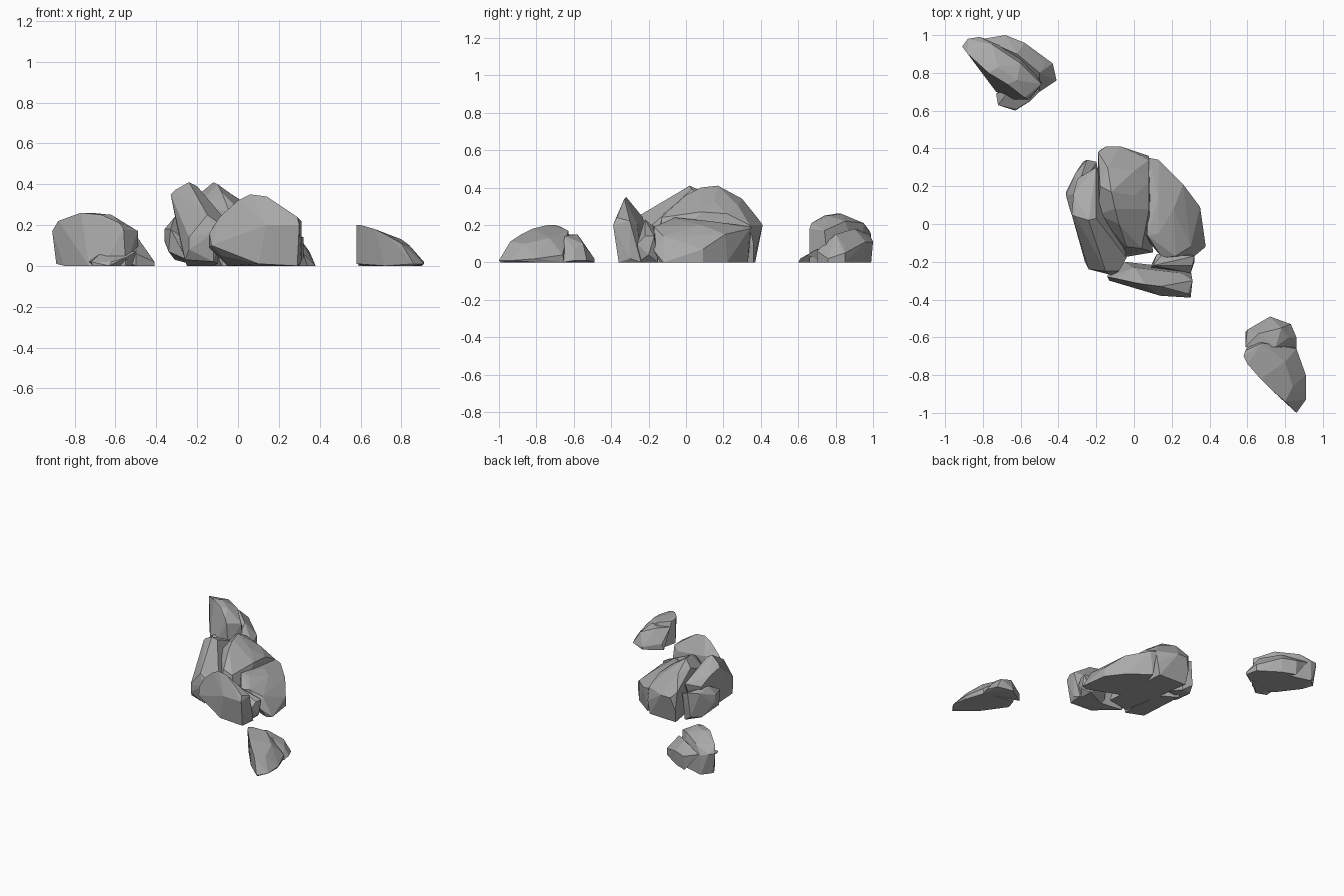
import bpy
import bmesh
import math

default_cube = bpy.data.objects.get("Cube")
if default_cube:
    bpy.data.objects.remove(default_cube, do_unlink=True)

# One stone colour for everything
stone = bpy.data.materials.new("grey_stone")
stone.use_nodes = True
stone_colour = (0.40, 0.40, 0.40, 1.0)
stone.diffuse_color = stone_colour
stone.node_tree.nodes["Principled BSDF"].inputs["Base Color"].default_value = stone_colour


def chiselled_rock(name, *corners):
    """Wrap a flat-faced stone around its main corners, given in hundredths."""
    mesh = bpy.data.meshes.new(name)
    bm = bmesh.new()
    for corner in corners:
        bm.verts.new([c / 100 for c in corner])
    hull = bmesh.ops.convex_hull(bm, input=bm.verts[:])
    # Remove corners that ended up inside the stone
    loose = [v for v in bm.verts if not v.link_faces]
    bmesh.ops.delete(bm, geom=loose, context='VERTS')
    # Merge nearly coplanar triangles into broad facets
    bmesh.ops.dissolve_limit(bm, angle_limit=math.radians(5),
                             verts=bm.verts[:], edges=bm.edges[:])
    bmesh.ops.recalc_face_normals(bm, faces=bm.faces[:])
    for face in bm.faces:
        face.smooth = False
    bm.to_mesh(mesh)
    bm.free()
    mesh.materials.append(stone)
    rock = bpy.data.objects.new(name, mesh)
    bpy.context.scene.collection.objects.link(rock)
    return rock


# Central boulder: leaning slab across the front
chiselled_rock(
    "boulder_front_slab",
    (-8, -27, 5), (0, -32, 4), (10, -36, 1), (29, -36, 0), (30, -24, 0), (-5, -20, 0),
    (-14, -27, 9), (-14, -28, 16), (-13, -30, 10), (-9, -29, 24), (14, -38, 20),
    (30, -39, 20), (31, -30, 22), (31, -30, 2), (0, -31, 32), (6, -32, 35),
    (14, -33, 34), (29, -37, 24), (0, -23, 24), (25, -26, 20))

# Central boulder: tall middle slab
chiselled_rock(
    "boulder_middle_slab",
    (-19, 38, 24), (-14, 30, 34), (-12, 17, 41), (-10, 8, 40), (-8, 0, 36),
    (-4, -12, 26), (4, -13, 24), (0, 15, 33), (0, 28, 30), (8, 8, 27), (8, 22, 26),
    (8, 34, 20), (-18, 39, 10), (-15, 41, 20), (-7, 41, 20), (8, 36, 10),
    (-17, 37, 0), (6, 36, 0), (10, -15, 0), (-8, -18, 0), (-19, 5, 30), (-18, 20, 36))

# Central boulder: overhanging left-hand slab
chiselled_rock(
    "boulder_outer_slab",
    (-33, 5, 35), (-31, 4, 37), (-24, 2, 41), (-20, 3, 39), (-24, -24, 8),
    (-24, -24, 14), (-12, -27, 16), (-15, -25, 25), (-8, -25, 20), (-4, -18, 20),
    (-30, 24, 26), (-20, 30, 28), (-32, 16, 32), (-26, -20, 3), (-12, -24, 2),
    (-25, 20, 0), (-8, 10, 0), (-28, 10, 10))

# Central boulder: small lobe at the back corner
chiselled_rock(
    "boulder_back_lobe",
    (-36, 15, 18), (-36, 17, 12), (-34, 8, 7), (-33, 5, 18), (-31, 27, 22),
    (-25, 34, 24), (-20, 33, 22), (-31, 16, 24), (-27, 33, 5), (-20, 30, 0),
    (-25, 5, 3), (-15, 10, 5), (-31, 25, 3))

# Central boulder: broad sloping side
chiselled_rock(
    "boulder_side_lobe",
    (38, -12, 0), (37, -12, 2), (35, 9, 7), (35, 9, 0), (26, 21, 15), (13, 34, 18),
    (8, 35, 19), (7, -6, 24), (13, -5, 23), (13, 13, 22), (21, 8, 20), (30, -12, 14),
    (22, -17, 19), (15, -18, 18), (34, -14, 0), (32, -17, 6), (25, 22, 0), (10, 33, 0),
    (0, 0, 0))

# Central boulder: wedge filling the cleft behind the front slab
chiselled_rock(
    "boulder_cleft_wedge",
    (15, -16, 18), (32, -17, 14), (31, -22, 14), (32, -20, 4), (30, -26, 10),
    (10, -22, 23), (12, -16, 16), (28, -15, 0), (28, -26, 0), (8, -24, 0))

# Back rock: main slab
chiselled_rock(
    "back_rock_slab",
    (-91, 94, 17), (-88, 90, 22), (-77, 80, 26), (-67, 74, 25), (-58, 67, 21),
    (-56, 66, 18), (-89, 93, 1), (-85, 86, 0), (-73, 70, 0), (-66, 66, 0), (-55, 66, 0),
    (-72, 83, 26), (-62, 76, 25), (-88, 98, 17), (-82, 99, 15), (-75, 95, 21),
    (-60, 85, 22), (-49, 74, 17), (-49, 75, 8), (-52, 72, 0), (-60, 93, 0), (-82, 99, 0))

# Back rock: lower step behind the slab
chiselled_rock(
    "back_rock_step",
    (-80, 98, 15), (-68, 100, 11), (-68, 99, 0), (-58, 96, 11), (-47, 85, 9),
    (-50, 80, 15), (-62, 90, 18), (-58, 95, 0), (-43, 85, 5), (-43, 85, 0),
    (-41, 76, 2), (-41, 76, 0), (-50, 70, 6), (-50, 70, 0))

# Back rock: low foot
chiselled_rock(
    "back_rock_foot",
    (-73, 69, 2), (-72, 63, 2), (-71, 63, 0), (-63, 60, 0), (-62, 61, 2),
    (-55, 65, 4), (-50, 70, 7), (-65, 72, 8), (-50, 75, 0))

# Front rock: sloping slab with a steep inner face
chiselled_rock(
    "front_rock_slab",
    (58, -70, 20), (59, -67, 19), (60, -74, 20), (67, -82, 18), (73, -88, 15),
    (80, -94, 11), (86, -100, 1), (86, -99, 0), (91, -93, 1), (91, -80, 2),
    (90, -80, 0), (84, -86, 10), (86, -66, 4), (80, -73, 13), (68, -63, 17),
    (72, -87, 0), (58, -70, 1), (62, -60, 0), (85, -65, 0))

# Front rock: rounded lobe behind the slab
chiselled_rock(
    "front_rock_lobe",
    (60, -56, 5), (59, -57, 0), (59, -65, 15), (66, -58, 15), (72, -49, 2),
    (72, -49, 0), (70, -53, 8), (78, -55, 10), (83, -53, 1), (86, -60, 1),
    (86, -66, 0), (82, -60, 7), (75, -65, 14))
